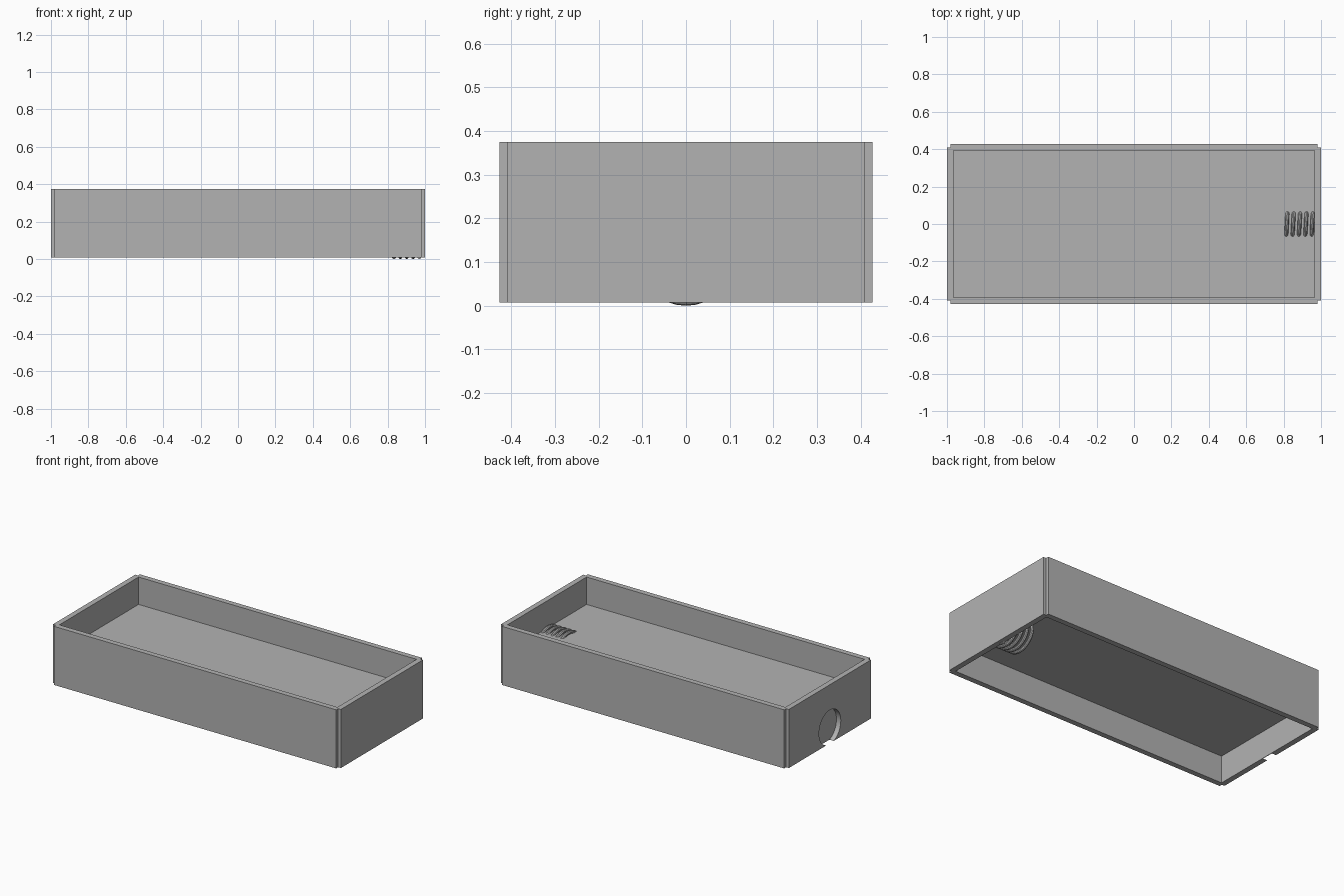
import bpy, bmesh, math
from mathutils import Matrix

cube = bpy.data.objects.get("Cube")
if cube:
    bpy.data.objects.remove(cube, do_unlink=True)

BOTTOM, TOP = 0.007, 0.375
X, Y, NOTCH, WALL = 1.0, 0.427, 0.019, 0.034
FLOOR_LOW, FLOOR_HIGH = 0.178, 0.203

grey = bpy.data.materials.new("plain grey")
grey.use_nodes = True
colour = (0.45, 0.45, 0.45, 1)
grey.diffuse_color = colour
grey.node_tree.nodes["Principled BSDF"].inputs["Base Color"].default_value = colour


def add_object(name, bm):
    bmesh.ops.recalc_face_normals(bm, faces=bm.faces)
    mesh = bpy.data.meshes.new(name)
    bm.to_mesh(mesh)
    bm.free()
    obj = bpy.data.objects.new(name, mesh)
    bpy.context.collection.objects.link(obj)
    mesh.materials.append(grey)
    return obj


def prism(name, outline, low, high):
    bm = bmesh.new()
    face = bm.faces.new([bm.verts.new((x, y, low)) for x, y in outline])
    moved = bmesh.ops.extrude_face_region(bm, geom=[face])["geom"]
    verts = [v for v in moved if isinstance(v, bmesh.types.BMVert)]
    bmesh.ops.translate(bm, verts=verts, vec=(0, 0, high - low))
    return add_object(name, bm)


def cut(target, cutter):
    mod = target.modifiers.new(cutter.name, "BOOLEAN")
    mod.operation = "DIFFERENCE"
    mod.solver = "EXACT"
    mod.object = cutter
    bpy.context.view_layer.objects.active = target
    bpy.ops.object.modifier_apply(modifier=mod.name)
    bpy.data.objects.remove(cutter, do_unlink=True)


# Case with a small square step at each upright corner
outline = []
for sx, sy in ((1, 1), (-1, 1), (-1, -1), (1, -1)):
    step = [(X, Y - NOTCH), (X - NOTCH, Y - NOTCH), (X - NOTCH, Y)]
    if sx * sy < 0:
        step.reverse()
    outline += [(sx * x, sy * y) for x, y in step]
case = prism("case", outline, BOTTOM, TOP)

# Pockets above and below the middle floor
inner = [(sx * (X - WALL), sy * (Y - WALL))
         for sx, sy in ((1, 1), (-1, 1), (-1, -1), (1, -1))]
cut(case, prism("upper_pocket", inner, FLOOR_HIGH, TOP + 0.1))
cut(case, prism("lower_pocket", inner, BOTTOM - 0.1, FLOOR_LOW))

# Round recess in the end wall
bm = bmesh.new()
bmesh.ops.create_cone(bm, cap_ends=True, segments=48, radius1=0.108, radius2=0.108,
                      depth=0.06,
                      matrix=Matrix.Translation((-X, 0, 0.108)) @ Matrix.Rotation(math.pi / 2, 4, "Y"))
cut(case, add_object("recess_cutter", bm))

# Coil spring passing through the floor at the other end
RADIUS, WIRE, TURNS, START, PITCH = 0.102, 0.011, 4.75, 0.97, 0.034
SIDES, STEPS = 10, 32
bm = bmesh.new()
rings = []
for i in range(int(TURNS * STEPS) + 1):
    a = math.tau * i / STEPS
    ring = []
    for j in range(SIDES):
        b = math.tau * j / SIDES
        r = RADIUS + WIRE * math.cos(b)
        ring.append(bm.verts.new((START - PITCH * i / STEPS + WIRE * math.sin(b),
                                  r * math.sin(a),
                                  RADIUS + WIRE - r * math.cos(a))))
    rings.append(ring)
for p, q in zip(rings, rings[1:]):
    for j in range(SIDES):
        k = (j + 1) % SIDES
        bm.faces.new((p[j], p[k], q[k], q[j]))
bm.faces.new(rings[0])
bm.faces.new(rings[-1])
spring = add_object("coil_spring", bm)

bpy.ops.object.select_all(action="DESELECT")
for obj in (case, spring):
    obj.select_set(True)
bpy.context.view_layer.objects.active = case
bpy.ops.object.shade_smooth_by_angle(angle=math.radians(30))
